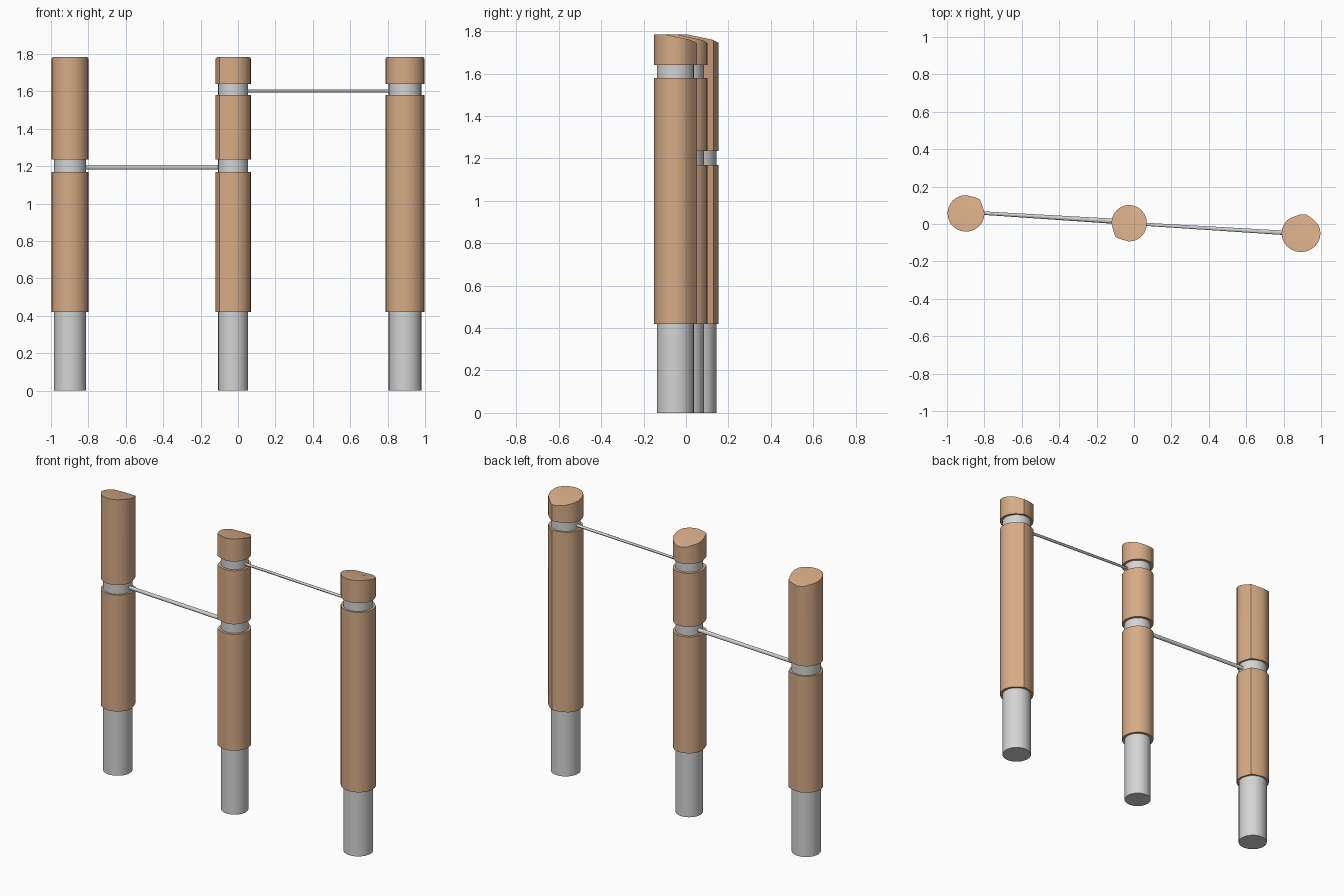
import bpy, bmesh, math
from mathutils import Vector

if "Cube" in bpy.data.objects:
    bpy.data.objects.remove(bpy.data.objects["Cube"])


def material(name, rgb):
    m = bpy.data.materials.new(name)
    m.diffuse_color = (*rgb, 1)
    m.use_nodes = True
    m.node_tree.nodes["Principled BSDF"].inputs["Base Color"].default_value = m.diffuse_color
    return m


WOOD = material("warm wood", (0.68, 0.41, 0.24))
METAL = material("grey metal", (0.66, 0.66, 0.66))
SIDES = 24


def finish(name, bm, mat):
    bmesh.ops.recalc_face_normals(bm, faces=bm.faces[:])
    me = bpy.data.meshes.new(name)
    bm.to_mesh(me)
    bm.free()
    me.materials.append(mat)
    ob = bpy.data.objects.new(name, me)
    bpy.context.collection.objects.link(ob)
    bpy.ops.object.select_all(action='DESELECT')
    ob.select_set(True)
    bpy.context.view_layer.objects.active = ob
    bpy.ops.object.shade_smooth_by_angle(angle=math.radians(25))
    return ob


def loft(rings):
    """Closed solid through rings of points."""
    bm = bmesh.new()
    vs = [[bm.verts.new(p) for p in ring] for ring in rings]
    n = len(vs[0])
    for a, b in zip(vs, vs[1:]):
        for i in range(n):
            j = (i + 1) % n
            bm.faces.new((a[i], a[j], b[j], b[i]))
    bm.faces.new(vs[0][::-1])
    top = bm.faces.new(vs[-1])
    bmesh.ops.poke(bm, faces=[top])
    return bm


def log_outline(corner, rx, ry):
    """Rough round log outline with one blunt corner at the given angle."""
    pts = []
    for i in range(SIDES):
        a = math.tau * i / SIDES
        d = abs((a - corner + math.pi) % math.tau - math.pi)
        f = 1 + 0.07 * math.exp(-(d / 0.16) ** 2) - 0.035 * math.exp(-((d - 0.5) / 0.2) ** 2)
        pts.append((rx * f * math.cos(a), ry * f * math.sin(a)))
    return pts


def sawn_top(t):
    """Uneven cut, high at the front and low at the back."""
    if t < -0.5:
        return 1.785
    if t < 0.7:
        return 1.785 - 0.025 * (t + 0.5) / 1.2
    return 1.76 - 0.015 * min(1, (t - 0.7) / 0.3)


def post(label, x, y, rx, ry, metal_r, corner, spans):
    # metal core, seen at the foot and in the gaps
    core = [(x + metal_r * math.cos(math.tau * i / SIDES),
             y + metal_r * math.sin(math.tau * i / SIDES)) for i in range(SIDES)]
    finish(label + "_metal_core", loft([[(*p, z) for p in core] for z in (0, 1.7)]), METAL)
    # wooden sleeves
    outline = log_outline(corner, rx, ry)
    for k, (z0, z1) in enumerate(spans):
        low = [(x + px, y + py, z0) for px, py in outline]
        high = [(x + px, y + py, z1 or sawn_top(py / ry)) for px, py in outline]
        finish(f"{label}_wood_sleeve_{k + 1}", loft([low, high]), WOOD)


def bar(name, a, b, ra, rb):
    """Tapered rod; ra and rb are (half width, half height) at the ends."""
    rings = []
    for p, (w, h) in ((a, ra), (b, rb)):
        side = (Vector(b) - Vector(a)).cross(Vector((0, 0, 1))).normalized()
        rings.append([Vector(p) + side * w * math.cos(math.tau * i / 12)
                      + Vector((0, 0, h * math.sin(math.tau * i / 12))) for i in range(12)])
    finish(name, loft(rings), METAL)


# three posts; a top of None means the sawn log end
post("left_post", -0.898, 0.057, 0.099, 0.098, 0.086, math.radians(48),
     [(0.42, 1.17), (1.235, None)])
post("middle_post", -0.026, 0.004, 0.095, 0.098, 0.08, math.radians(225),
     [(0.42, 1.17), (1.235, 1.58), (1.64, None)])
post("right_post", 0.893, -0.05, 0.104, 0.1, 0.0875, math.radians(80),
     [(0.42, 1.58), (1.64, None)])

# horizontal turning bars
bar("low_bar", (-0.85, 0.061, 1.195), (-0.06, 0.012, 1.195), (0.009, 0.012), (0.014, 0.012))
bar("high_bar", (0.0, 0.002, 1.602), (0.85, -0.05, 1.602), (0.008, 0.008), (0.012, 0.008))
